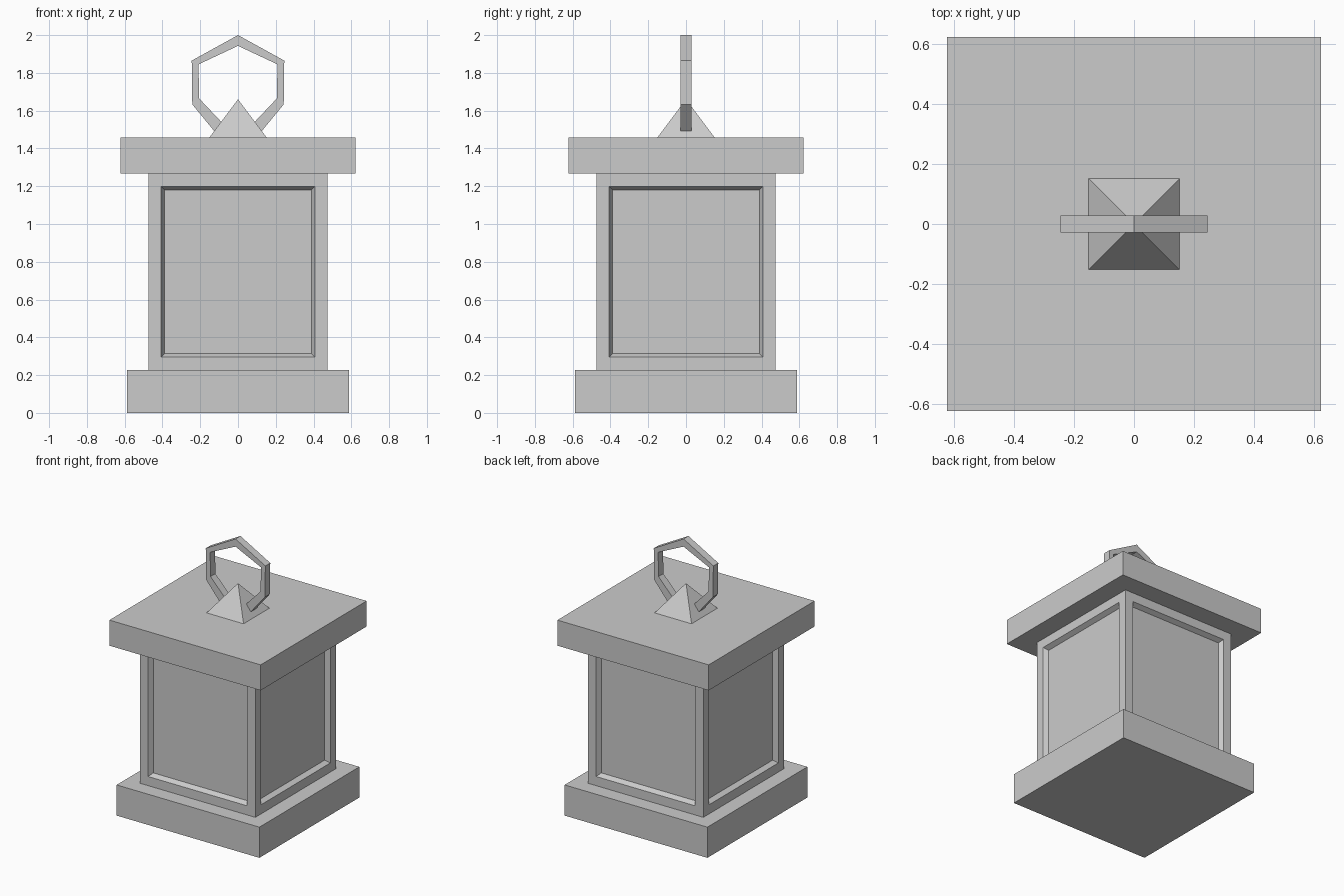
import bpy, bmesh

if "Cube" in bpy.data.objects:
    bpy.data.objects.remove(bpy.data.objects["Cube"])


def finish(name, bm):
    bmesh.ops.recalc_face_normals(bm, faces=bm.faces)
    mesh = bpy.data.meshes.new(name)
    bm.to_mesh(mesh)
    bm.free()
    obj = bpy.data.objects.new(name, mesh)
    bpy.context.collection.objects.link(obj)
    return obj


def block(half, z0, z1):
    bm = bmesh.new()
    bmesh.ops.create_cube(bm, size=1)
    for v in bm.verts:
        v.co.x *= 2 * half
        v.co.y *= 2 * half
        v.co.z = z0 if v.co.z < 0 else z1
    return bm


BASE_TOP, ROOF_LOW, ROOF_TOP = 0.228, 1.267, 1.457

# Base slab and roof slab
finish("base_slab", block(0.587, 0, BASE_TOP))
finish("roof_slab", block(0.622, ROOF_LOW, ROOF_TOP))

# Body with a bevelled, recessed panel on each side
bm = block(0.475, BASE_TOP, ROOF_LOW)
bm.normal_update()
sides = [f for f in bm.faces if abs(f.normal.z) < 0.5]
bmesh.ops.inset_individual(bm, faces=sides, thickness=0.096)
bmesh.ops.inset_individual(bm, faces=sides, thickness=0.027, depth=-0.034)
finish("lantern_body", bm)

# Pyramid cap on the roof
bm = block(0.152, ROOF_TOP, 1.66)
top = [v for v in bm.verts if v.co.z > 1.6]
bmesh.ops.pointmerge(bm, verts=top, merge_co=(0, 0, 1.66))
finish("roof_pyramid", bm)

# Six-sided carrying ring, its open ends buried in the pyramid
outer = [(0.106, 1.468), (0.242, 1.633), (0.245, 1.865), (0, 2.0)]
inner = [(0.07, 1.521), (0.206, 1.665), (0.209, 1.845), (0, 1.943)]


def mirrored(half):
    return half + [(-x, z) for x, z in reversed(half[:-1])]


bm = bmesh.new()
rows = [[bm.verts.new((x, -0.029, z)) for x, z in mirrored(p)] for p in (outer, inner)]
for i in range(len(rows[0]) - 1):
    bm.faces.new((rows[0][i], rows[0][i + 1], rows[1][i + 1], rows[1][i]))
front = bm.faces[:]
ext = bmesh.ops.extrude_face_region(bm, geom=front, use_keep_orig=True)
moved = [g for g in ext["geom"] if isinstance(g, bmesh.types.BMVert)]
bmesh.ops.translate(bm, verts=moved, vec=(0, 0.058, 0))
finish("carrying_ring", bm)
